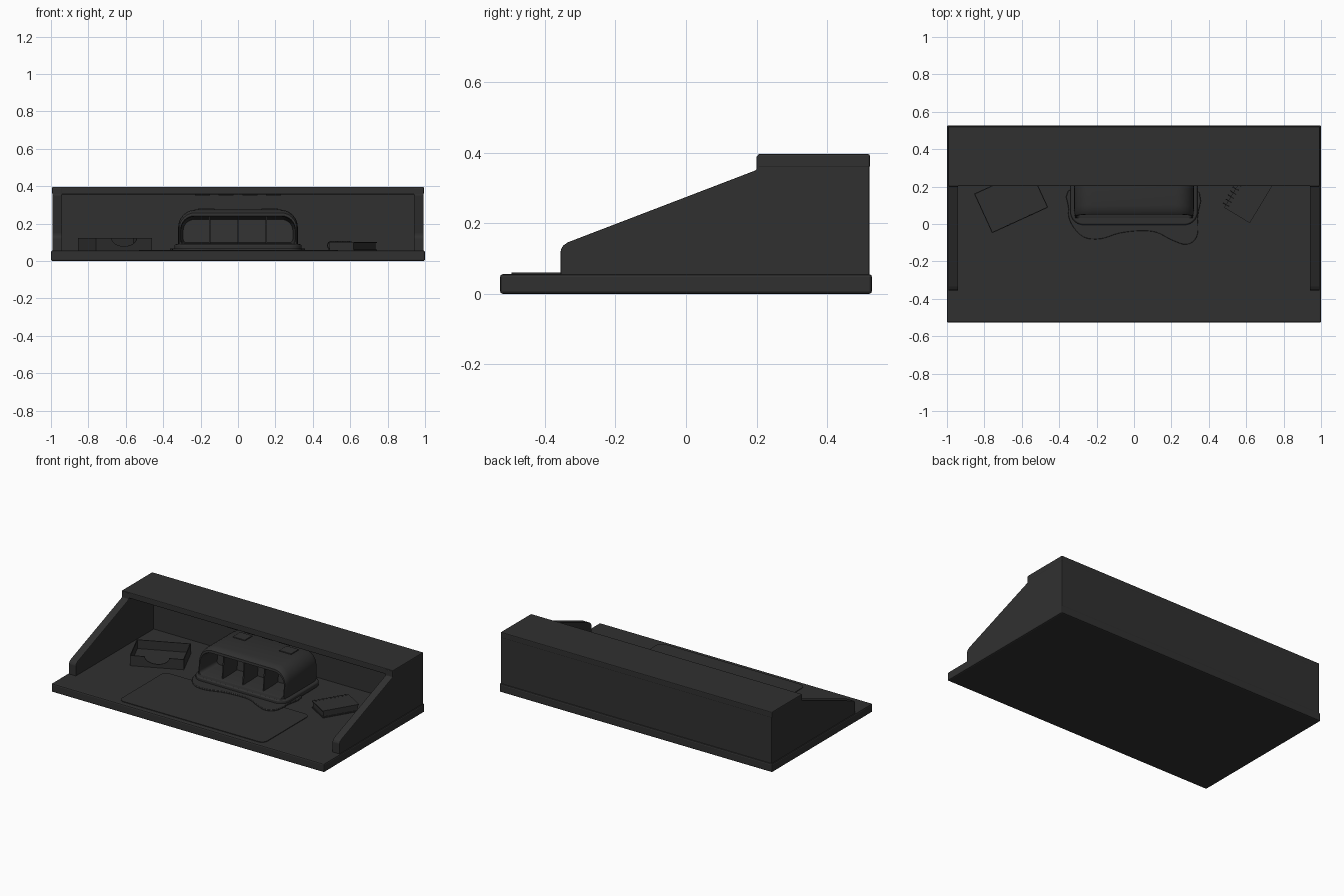
import bpy, bmesh, math
from mathutils import Matrix, Vector

if "Cube" in bpy.data.objects:
    bpy.data.objects.remove(bpy.data.objects["Cube"])

# One dark charcoal finish for every part
DARK = bpy.data.materials.new("charcoal")
DARK.diffuse_color = (0.03, 0.03, 0.03, 1)
DARK.use_nodes = True
DARK.node_tree.nodes["Principled BSDF"].inputs["Base Color"].default_value = DARK.diffuse_color


def finish(name, bm, bevel=0.0, smooth=False, segs=2):
    bmesh.ops.recalc_face_normals(bm, faces=bm.faces)
    me = bpy.data.meshes.new(name)
    bm.to_mesh(me)
    bm.free()
    me.materials.append(DARK)
    ob = bpy.data.objects.new(name, me)
    bpy.context.collection.objects.link(ob)
    if bevel:
        m = ob.modifiers.new("bevel", 'BEVEL')
        m.width, m.segments, m.limit_method = bevel, segs, 'ANGLE'
    if smooth:
        bpy.ops.object.select_all(action='DESELECT')
        bpy.context.view_layer.objects.active = ob
        ob.select_set(True)
        bpy.ops.object.shade_smooth_by_angle(angle=math.radians(40))
    return ob


def prism(name, pts, a, b, axis='z', bevel=0.0, smooth=False, mat=None):
    """Extrude a 2D outline from a to b along an axis."""
    place = {'x': lambda p, t: (t, p[0], p[1]),
             'y': lambda p, t: (p[0], t, p[1]),
             'z': lambda p, t: (p[0], p[1], t)}[axis]
    bm = bmesh.new()
    f = bm.faces.new([bm.verts.new(place(p, a)) for p in pts])
    ext = bmesh.ops.extrude_face_region(bm, geom=[f])
    move = Vector(place((0, 0), b - a))
    bmesh.ops.translate(bm, vec=move, verts=[v for v in ext['geom'] if isinstance(v, bmesh.types.BMVert)])
    ob = finish(name, bm, bevel, smooth)
    if mat:
        ob.matrix_world = mat
    return ob


def box(name, x0, x1, y0, y1, z0, z1, bevel=0.0, mat=None):
    return prism(name, [(x0, y0), (x1, y0), (x1, y1), (x0, y1)], z0, z1, 'z', bevel, mat=mat)


def rounded(x0, x1, y0, y1, r_low, r_high, n=8):
    """Rounded rectangle outline with separate lower and upper radii."""
    out = []
    for cx, cy, r, a0 in ((x1 - r_low, y0 + r_low, r_low, -90), (x1 - r_high, y1 - r_high, r_high, 0),
                          (x0 + r_high, y1 - r_high, r_high, 90), (x0 + r_low, y0 + r_low, r_low, 180)):
        for i in range(n + 1):
            a = math.radians(a0 + 90 * i / n)
            out.append((cx + r * math.cos(a), cy + r * math.sin(a)))
    return out


# Desk board and the thin writing mat
box("desk_board", -1, 1, -0.527, 0.527, 0, 0.056, 0.008)
prism("desk_mat", rounded(-0.53, 0.535, -0.495, -0.01, 0.04, 0.04), 0.05, 0.060, smooth=True)

# Side panels with sloped front edge
side = [(-0.355, 0.05), (-0.355, 0.125), (-0.348, 0.137), (-0.335, 0.146),
        (0.2, 0.351), (0.2, 0.392), (0.515, 0.392), (0.515, 0.05)]
for s, n in ((-1, "left"), (1, "right")):
    prism(n + "_side_panel", side, s * 0.94, s * 0.993, 'x', 0.004)

# Back panel and overhanging top shelf
box("back_panel", -0.993, 0.993, 0.46, 0.52, 0.05, 0.38, 0.004)
box("top_shelf", -0.994, 0.994, 0.203, 0.521, 0.357, 0.396, 0.005)
for i, x in enumerate((-0.19, -0.065, 0.065, 0.19)):
    box(f"shelf_tab_{i}", x - 0.04, x + 0.04, 0.215, 0.26, 0.35, 0.36)

# Rounded organizer shell, lofted from back to front rim and into its pocket
rings = [(0.28, 0.08, 0.245, 0.07, 0.395), (0.305, 0.072, 0.265, 0.085, 0.385),
         (0.32, 0.066, 0.275, 0.095, 0.35), (0.32, 0.066, 0.275, 0.095, 0.09),
         (0.318, 0.07, 0.27, 0.092, 0.06), (0.314, 0.08, 0.258, 0.085, 0.045),
         (0.308, 0.09, 0.242, 0.075, 0.045), (0.304, 0.094, 0.237, 0.072, 0.06),
         (0.3, 0.095, 0.232, 0.068, 0.16), (0.293, 0.098, 0.222, 0.06, 0.21)]
bm = bmesh.new()
loops = []
for k, (w, z0, z1, r, y) in enumerate(rings):
    lean = 0.12 if k > 2 else 0
    loops.append([bm.verts.new((px, y + lean * (pz - 0.2), pz))
                  for px, pz in rounded(-w, w, z0, z1, 0.02, r)])
for a, b in zip(loops, loops[1:]):
    for i in range(len(a)):
        j = (i + 1) % len(a)
        bm.faces.new((a[i], a[j], b[j], b[i]))
bm.faces.new(loops[0])
bm.faces.new(loops[-1])
finish("organizer_shell", bm, smooth=True)

# Organizer foot, dividers and top pads
prism("organizer_foot", rounded(-0.34, 0.34, -0.005, 0.4, 0.07, 0.06), 0.055, 0.09,
      bevel=0.008, smooth=True)
for i, x in enumerate((-0.15, 0, 0.15)):
    prism(f"divider_{i}", [(0.05, 0.09), (0.22, 0.09), (0.22, 0.226), (0.16, 0.235), (0.065, 0.24)],
          x - 0.004, x + 0.004, 'x')
for s in (-1, 1):
    box("top_pad", s * 0.17 - 0.045, s * 0.17 + 0.045, 0.25, 0.33, 0.27, 0.281, 0.003)

# Wavy flat sheet under the organizer, smoothed by a closed spline
ctrl = [(-0.3, 0.2), (-0.35, 0.08), (-0.335, 0), (-0.27, -0.07), (-0.18, -0.08), (-0.08, -0.05),
        (0.03, -0.037), (0.12, -0.045), (0.2, -0.085), (0.28, -0.11), (0.335, -0.07),
        (0.34, 0.03), (0.3, 0.2)]
pts, n = [], len(ctrl)
for i in range(n):
    p0, p1, p2, p3 = (Vector(ctrl[(i + d) % n]) for d in (-1, 0, 1, 2))
    for t in (0, 0.25, 0.5, 0.75):
        pts.append(0.5 * (2 * p1 + (p2 - p0) * t + (2 * p0 - 5 * p1 + 4 * p2 - p3) * t * t
                          + (3 * p1 - p0 - 3 * p2 + p3) * t ** 3))
prism("wavy_sheet", pts, 0.055, 0.068, bevel=0.003, smooth=True)

# Open note tray with a scooped front wall
T = Matrix.Translation((-0.657, 0.125, 0)) @ Matrix.Rotation(math.radians(24.6), 4, 'Z')
W, D, H, t = 0.165, 0.116, 0.124, 0.005
box("tray_floor", -W, W, -D, D, 0.055, 0.066, mat=T)
box("tray_back", -W, W, D - t, D, 0.055, H, mat=T)
for s in (-1, 1):
    box("tray_side", s * W, s * (W - t), -D, D, 0.055, H, mat=T)
scoop = [(0.075 * math.cos(a), H - 0.045 * math.sin(a))
         for a in (math.pi * i / 12 for i in range(13))]
prism("tray_front", [(-W, 0.055), (W, 0.055), (W, H)] + scoop + [(-W, H)], -D, -D + t, 'y', mat=T)

# Spiral notebook: covers, pages and wire rings
N = Matrix.Translation((0.612, 0.148, 0)) @ Matrix.Rotation(math.radians(-31), 4, 'Z')
for z in (0.056, 0.097):
    box("notebook_cover", -0.08, 0.08, -0.119, 0.119, z, z + 0.006, mat=N)
box("notebook_pages", -0.076, 0.075, -0.114, 0.114, 0.06, 0.099, mat=N)
for i in range(9):
    bpy.ops.mesh.primitive_torus_add(major_radius=0.021, minor_radius=0.003,
                                     major_segments=16, minor_segments=6)
    ring = bpy.context.object
    ring.name = f"notebook_ring_{i}"
    ring.data.materials.append(DARK)
    ring.matrix_world = N @ Matrix.Translation((-0.074, -0.1 + i * 0.025, 0.083)) \
        @ Matrix.Rotation(math.pi / 2, 4, 'X')
